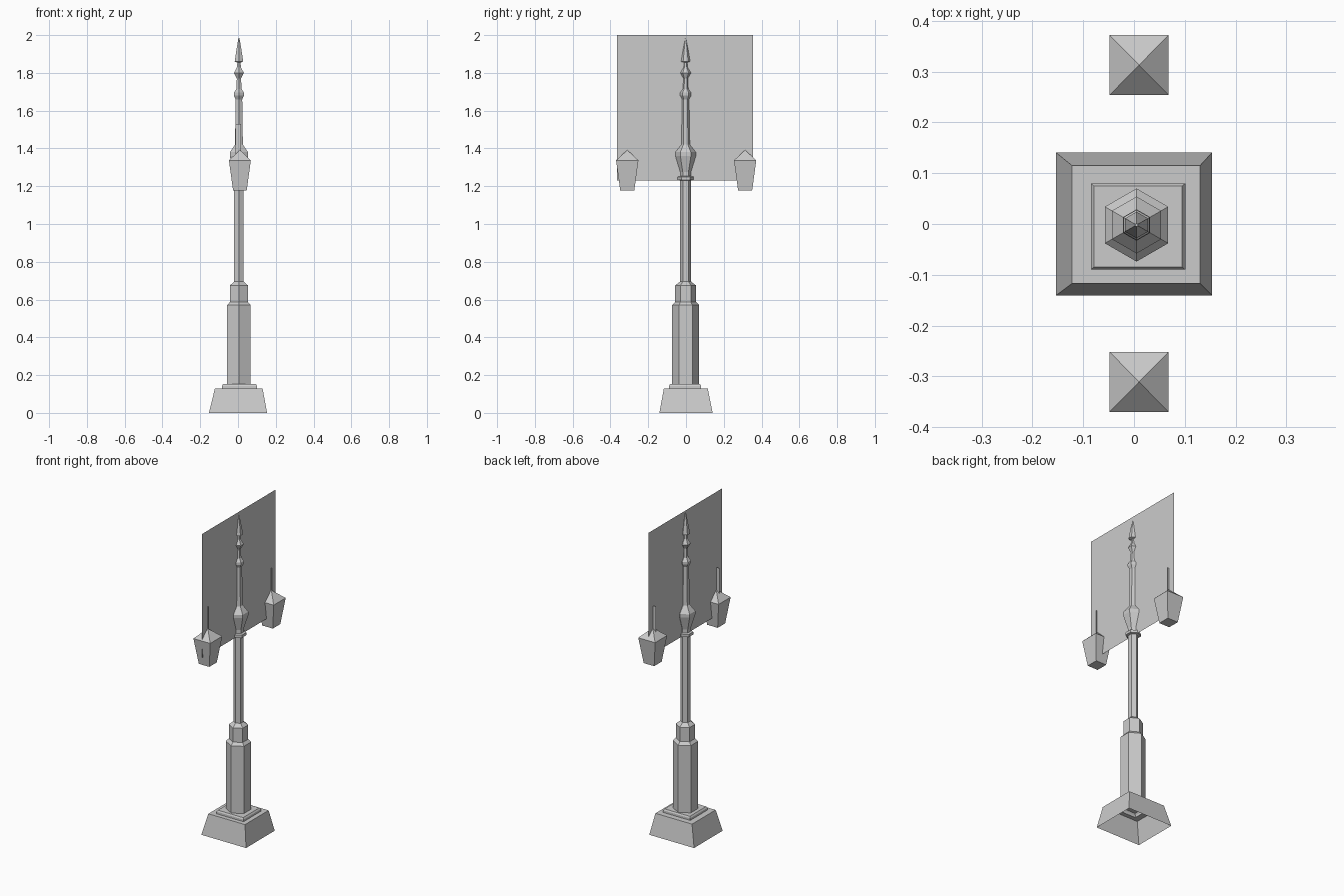
import bpy, bmesh
from math import sin, cos, pi

cube = bpy.data.objects.get("Cube")
if cube:
    bpy.data.objects.remove(cube)

GREY = (0.6, 0.6, 0.6, 1)
stone = bpy.data.materials.new("plain grey")
stone.use_nodes = True
stone.diffuse_color = GREY
stone.node_tree.nodes["Principled BSDF"].inputs["Base Color"].default_value = GREY


def loft(name, rings, cap_bottom=False, cap_top=True):
    """Skin a stack of closed rings, listed from bottom to top."""
    bm = bmesh.new()
    loops = [[bm.verts.new(p) for p in ring] for ring in rings]
    for low, high in zip(loops, loops[1:]):
        n = len(low)
        for i in range(n):
            j = (i + 1) % n
            bm.faces.new((low[i], low[j], high[j], high[i]))
    if cap_bottom:
        bm.faces.new(loops[0][::-1])
    if cap_top:
        bm.faces.new(loops[-1])
    bmesh.ops.remove_doubles(bm, verts=bm.verts, dist=0.0001)
    return finish(name, bm)


def finish(name, bm):
    mesh = bpy.data.meshes.new(name)
    bm.to_mesh(mesh)
    bm.free()
    mesh.materials.append(stone)
    obj = bpy.data.objects.new(name, mesh)
    bpy.context.collection.objects.link(obj)
    return obj


def rect(cx, cy, hx, hy, z):
    return [(cx + sx * hx, cy + sy * hy, z)
            for sx, sy in ((-1, -1), (1, -1), (1, 1), (-1, 1))]


def hexagon(r, z):
    return [(0.005 + r * cos(pi / 6 + k * pi / 3),
             -0.002 + r * sin(pi / 6 + k * pi / 3), z) for k in range(6)]


def sheet(name, points):
    bm = bmesh.new()
    bm.faces.new([bm.verts.new(p) for p in points])
    return finish(name, bm)


# Stepped square base, open underneath
loft("base", [rect(0, 0, 0.154, 0.141, 0),
              rect(0.004, -0.001, 0.126, 0.116, 0.13),
              rect(0.008, -0.005, 0.093, 0.085, 0.13),
              rect(0.008, -0.005, 0.093, 0.085, 0.143),
              rect(0.008, -0.005, 0.087, 0.080, 0.152)])

# Six-sided post with collars, bulb and spear tip: (radius, height)
post = [(0.072, 0.15), (0.072, 0.57), (0.055, 0.587), (0.055, 0.675),
        (0.029, 0.695), (0.029, 1.23), (0.044, 1.233), (0.044, 1.25),
        (0.030, 1.253), (0.030, 1.275), (0.056, 1.36), (0.056, 1.38),
        (0.024, 1.42), (0.020, 1.66), (0.031, 1.68), (0.031, 1.695),
        (0.016, 1.715), (0.013, 1.77), (0.030, 1.80), (0.012, 1.83),
        (0.010, 1.855), (0.026, 1.86), (0.014, 1.93), (0.003, 1.985)]
loft("post", [hexagon(r, z) for r, z in post])

# Bracket panel running front to back through the post
PX = 0.008
sheet("bracket_panel", [(PX, -0.366, 1.23), (PX, 0.356, 1.23),
                        (PX, 0.356, 2.0), (PX, -0.366, 2.0)])

# Lanterns with hanger strips
for side, y in (("front", -0.311), ("back", 0.313)):
    loft(side + "_lantern", [rect(0.010, y, 0.036, 0.037, 1.177),
                             rect(0.010, y, 0.058, 0.059, 1.337),
                             rect(0.010, y, 0, 0, 1.392)],
         cap_bottom=True, cap_top=False)
    sheet(side + "_hanger", [(-0.012, y, 1.25), (0.016, y, 1.25),
                             (0.016, y, 1.53), (-0.012, y, 1.53)])
